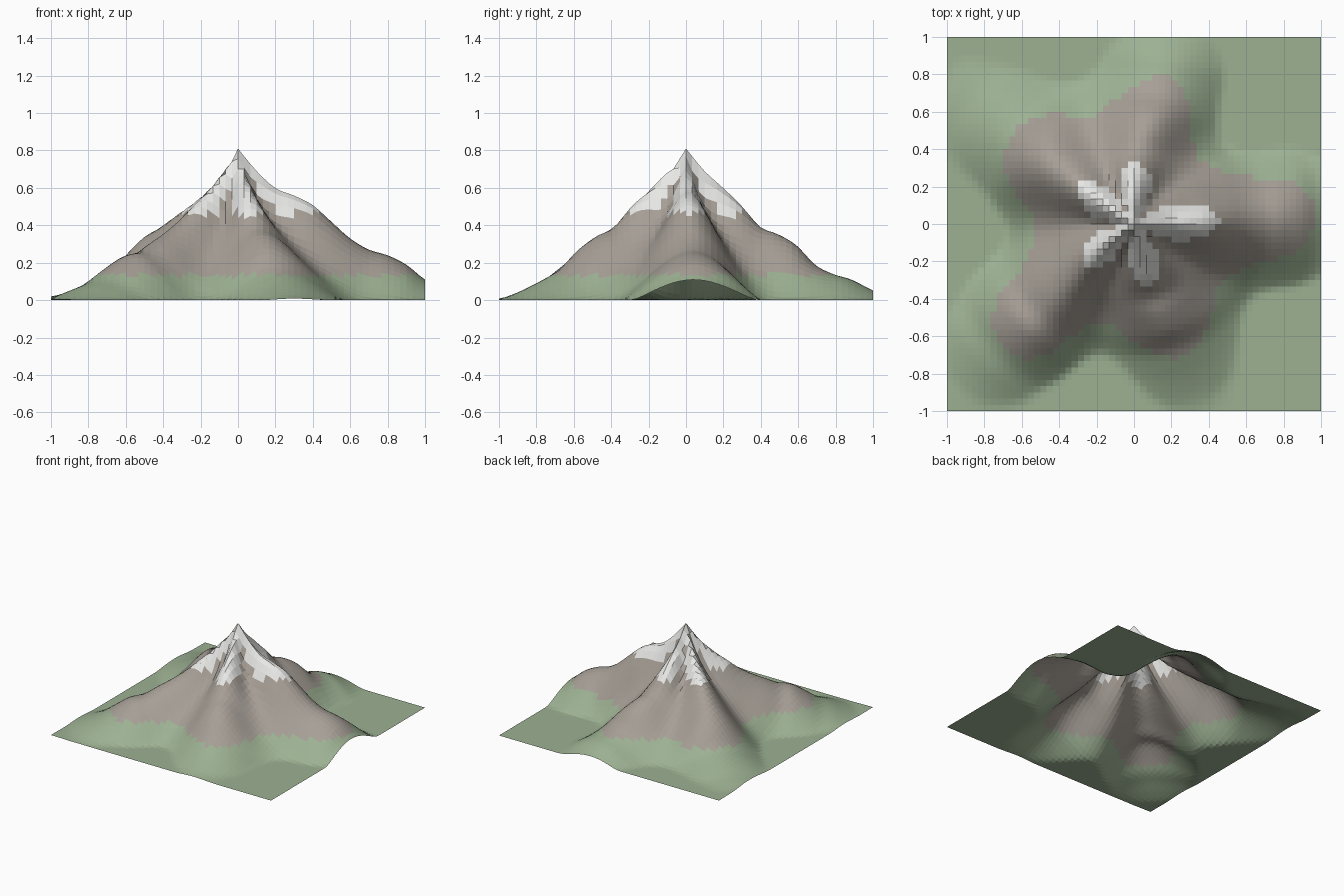
import bpy, bmesh, math

old = bpy.data.objects.get("Cube")
if old:
    bpy.data.objects.remove(old, do_unlink=True)

CELLS = 60
SNOW_LINE, GRASS_LINE = 0.46, 0.135
FOOT = 0.015  # softness where slopes meet the plain

# Each spur: inner angle, outer angle, heights in hundredths every 0.1 of radius
SPURS = [
    (2, 3, [81, 69, 60, 56, 51, 42, 33, 27, 24, 19, 11, 6, 0]),
    (93, 78, [81, 69, 60, 50, 39, 35, 29, 19, 14, 11, 6, 2, 0]),
    (145, 143, [81, 68, 58, 51, 45, 39, 34, 25, 14, 10, 7, 4, 2, 0]),
    (217, 224, [81, 68, 58, 50, 42, 36, 31, 26, 24, 18, 11, 7, 3, 0]),
    (284, 289, [81, 69, 59, 50, 39, 34, 27, 17, 11, 6, 2, 0, 0]),
]
# Gully profile, and how much each gully (after spur i) is stretched outward
GULLY = [81, 59, 45, 35, 26, 17, 9, 1, -4, -7, -9, -10, -10]
STRETCH = [0.9, 1.14, 0.95, 1.0, 1.03]


def sample(profile, r):
    """Smooth curve through evenly spaced heights."""
    last = len(profile) - 1
    t = min(r * 10, last - 0.001)
    i = int(t)
    f = t - i
    a, b, c, d = (profile[max(0, min(last, i + k))] for k in (-1, 0, 1, 2))
    if i == 0:
        a = 2 * b - c
    return 0.01 * (b + 0.5 * f * (c - a + f * (2 * a - 5 * b + 4 * c - d
                                               + f * (3 * (b - c) + d - a))))


def terrain(x, y):
    """Height, and how close the point is to a crest (1) or a gully (0)."""
    r = math.hypot(x, y)
    theta = math.degrees(math.atan2(y, x))
    blend = max(0, min(1, (r - 0.2) / 0.5))
    angles = [a + (b - a) * blend for a, b, _ in SPURS]
    i = max(range(len(angles)), key=lambda k: -((theta - angles[k]) % 360))
    j = (i + 1) % len(SPURS)
    u = ((theta - angles[i]) % 360) / ((angles[j] - angles[i]) % 360)
    low = sample(GULLY, r / STRETCH[i])
    crest = sample(SPURS[i if u < 0.5 else j][2], r)
    weight = 0.5 + 0.5 * math.cos(2 * math.pi * u)
    h = low + (crest - low) * weight
    if h < FOOT:
        h = max(0, h + FOOT) ** 2 / (4 * FOOT)
    return h, weight


def material(name, color):
    mat = bpy.data.materials.new(name)
    mat.use_nodes = True
    rgba = (*color, 1)
    mat.diffuse_color = rgba
    bsdf = mat.node_tree.nodes["Principled BSDF"]
    bsdf.inputs["Base Color"].default_value = rgba
    bsdf.inputs["Roughness"].default_value = 0.9
    return mat


# Open terrain sheet, raised by the height rule
bm = bmesh.new()
bmesh.ops.create_grid(bm, x_segments=CELLS, y_segments=CELLS, size=1)
for v in bm.verts:
    v.co.z = terrain(v.co.x, v.co.y)[0]
bm.normal_update()

# Colour bands by height; bare rock climbs higher inside the gullies
for face in bm.faces:
    x, y, z = face.calc_center_median()
    bare = max(0, 0.3 - terrain(x, y)[1])
    snow = z > SNOW_LINE + 0.7 * bare
    face.material_index = 0 if z < GRASS_LINE else 2 if snow else 1

mesh = bpy.data.meshes.new("mountain")
bm.to_mesh(mesh)
bm.free()
for name, color in (("grass green", (0.335, 0.44, 0.29)),
                    ("rock grey brown", (0.38, 0.345, 0.305)),
                    ("snow white", (0.85, 0.85, 0.83))):
    mesh.materials.append(material(name, color))
mountain = bpy.data.objects.new("mountain", mesh)
bpy.context.collection.objects.link(mountain)
